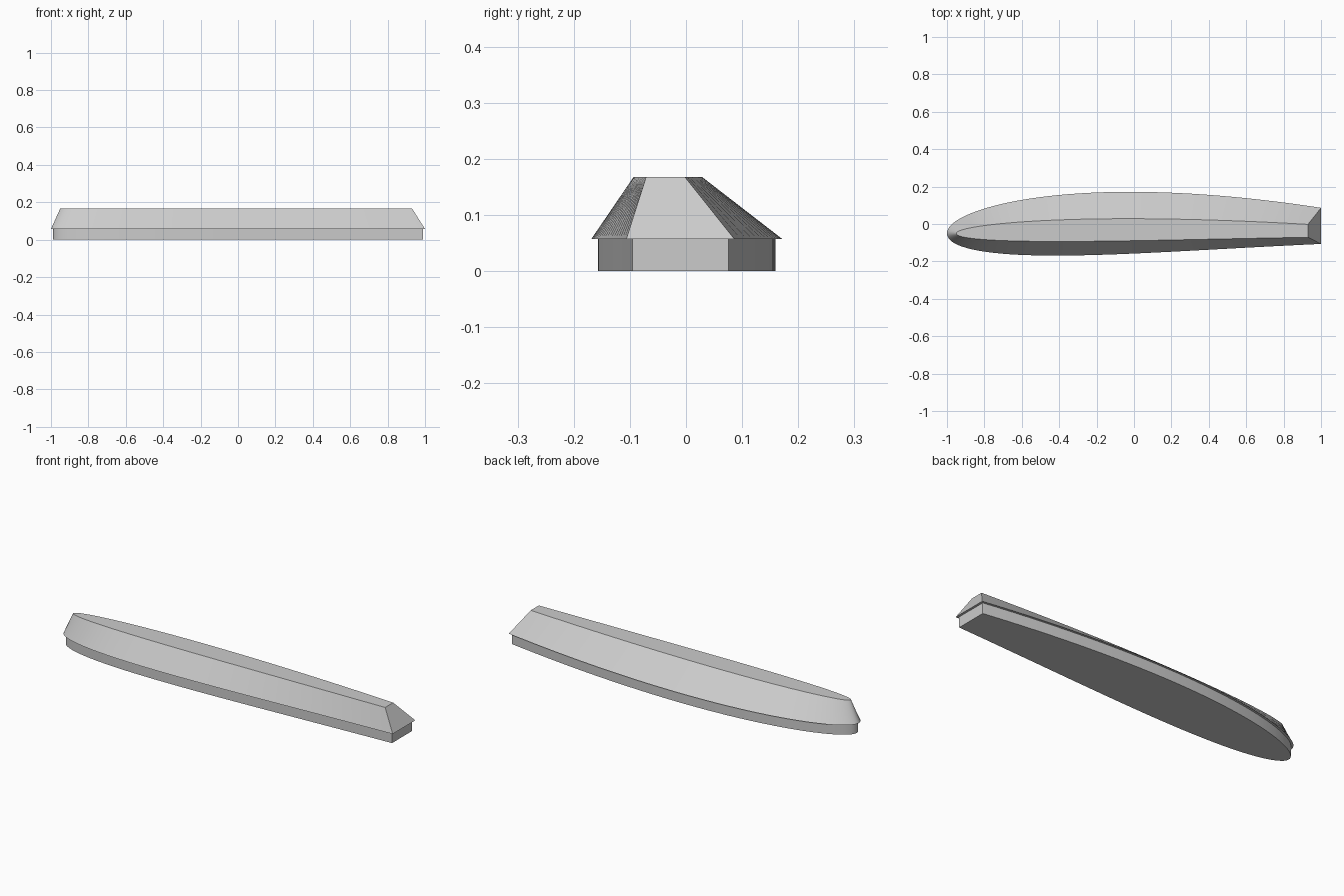
import bpy, bmesh, math
from mathutils import Vector

cube = bpy.data.objects.get("Cube")
if cube:
    bpy.data.objects.remove(cube)

STEPS = 40
LEDGE_Z, TOP_Z = 0.057, 0.168

grey = bpy.data.materials.new("light_grey")
grey.use_nodes = True
colour = (0.6, 0.6, 0.6, 1)
grey.diffuse_color = colour
grey.node_tree.nodes["Principled BSDF"].inputs["Base Color"].default_value = colour


def half_width(u):
    # Rounded nose, widest before the middle, cut off before its tail closes
    s = 0.72 * u
    return 1.67 * (0.2969 * math.sqrt(s) - 0.126 * s - 0.3516 * s**2
                   + 0.2843 * s**3 - 0.1015 * s**4)


def centre_line(u):
    return -0.05 + 0.188 * u - 0.148 * u * u


def foil_outline():
    # Counter-clockwise: far side from tail to nose, then near side back
    stations = [1 - math.cos(math.pi / 2 * i / STEPS) for i in range(STEPS + 1)]
    far = [Vector((2 * u - 1, centre_line(u) + half_width(u))) for u in reversed(stations)]
    near = [Vector((2 * u - 1, centre_line(u) - half_width(u))) for u in stations[1:]]
    return far + near


def inset(points, distance):
    # Mitred inward offset of a counter-clockwise outline
    result = []
    for i, p in enumerate(points):
        a = (p - points[i - 1]).normalized()
        b = (points[(i + 1) % len(points)] - p).normalized()
        n1, n2 = Vector((-a.y, a.x)), Vector((-b.y, b.x))
        result.append(p + (n1 + n2) * distance / (1 + n1.dot(n2)))
    return result


def loft(name, levels, material):
    bm = bmesh.new()
    rings = [[bm.verts.new((p.x, p.y, z)) for p in outline] for outline, z in levels]
    for low, high in zip(rings, rings[1:]):
        for i in range(len(low)):
            j = (i + 1) % len(low)
            bm.faces.new((low[i], low[j], high[j], high[i]))
    bm.faces.new(reversed(rings[0]))
    bm.faces.new(rings[-1])
    bmesh.ops.recalc_face_normals(bm, faces=bm.faces)
    mesh = bpy.data.meshes.new(name)
    bm.to_mesh(mesh)
    bm.free()
    mesh.materials.append(material)
    obj = bpy.data.objects.new(name, mesh)
    bpy.context.collection.objects.link(obj)
    bpy.context.view_layer.objects.active = obj
    obj.select_set(True)
    bpy.ops.object.shade_smooth_by_angle(angle=math.radians(30))
    return obj


# Recessed straight foot, overhanging rim and sloped sides up to the flat top
rim = foil_outline()
foot = inset(rim, 0.012)
top = [Vector((0.94 * p.x - 0.01, 0.357 * p.y - 0.033)) for p in rim]
loft("tapered_foil_body", [(foot, 0), (foot, LEDGE_Z), (rim, LEDGE_Z), (top, TOP_Z)], grey)
